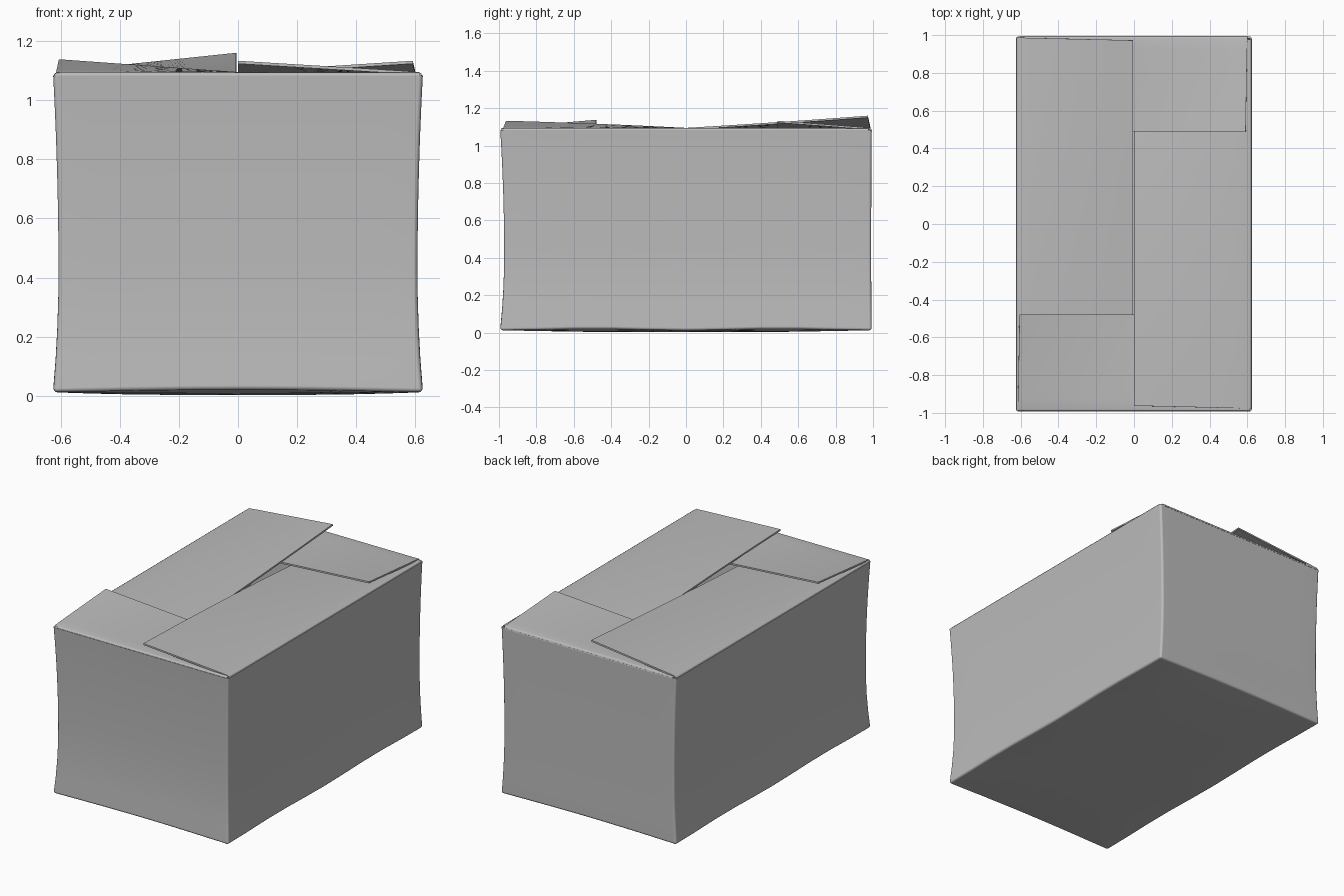
import bpy, bmesh, math
from mathutils import Matrix

default = bpy.data.objects.get("Cube")
if default:
    bpy.data.objects.remove(default, do_unlink=True)

card = bpy.data.materials.new("plain_grey_card")
card.use_nodes = True
GREY = (0.5, 0.5, 0.5, 1)
card.diffuse_color = GREY
card.node_tree.nodes["Principled BSDF"].inputs["Base Color"].default_value = GREY

TOP = 1.095     # height of the flap folds
WALL = 0.01     # card thickness


def make_object(bm, name):
    mesh = bpy.data.meshes.new(name)
    bm.to_mesh(mesh)
    bm.free()
    obj = bpy.data.objects.new(name, mesh)
    bpy.context.collection.objects.link(obj)
    mesh.materials.append(card)
    return obj


def thicken_and_smooth(obj):
    """Give the card its thickness, then smooth it with crisp cut edges."""
    mod = obj.modifiers.new("card_thickness", "SOLIDIFY")
    mod.thickness = WALL
    mod.offset = -1
    bpy.ops.object.select_all(action="DESELECT")
    obj.select_set(True)
    bpy.context.view_layer.objects.active = obj
    bpy.ops.object.convert(target="MESH")
    bpy.ops.object.shade_smooth_by_angle(angle=math.radians(50))
    normals = obj.modifiers.new("flat_panels", "WEIGHTED_NORMAL")
    normals.keep_sharp = True


def box_body():
    """Open-topped box with slightly pinched walls and a sagging floor."""
    bm = bmesh.new()
    bmesh.ops.create_cube(bm, size=2)
    bmesh.ops.subdivide_edges(bm, edges=bm.edges[:], cuts=9, use_grid_fill=True)
    lid = [f for f in bm.faces if f.normal.z > 0.9]
    bmesh.ops.delete(bm, geom=lid, context="FACES")
    for v in bm.verts:
        a, b, c = v.co
        pinch = ((c + 0.25) / (1.25 if c > -0.25 else 0.75)) ** 2
        half_x = 0.607 + 0.018 * pinch
        half_y = 0.972 + 0.021 * pinch if b < 0 else 0.99 + 0.003 * pinch
        rim = max(abs(a), abs(b)) ** 4
        wave = 0.009 * (math.cos(a * math.pi / 2) + math.sin(b * math.pi) ** 2 * abs(a))
        floor = 0.003 + rim * (0.009 + wave)
        up = (c + 1) / 2
        v.co = (a * half_x, b * half_y, floor + up * (TOP - 0.012 - floor))
    obj = make_object(bm, "box_body")
    bevel = obj.modifiers.new("soft_edges", "BEVEL")
    bevel.width = 0.014
    bevel.segments = 3
    bevel.limit_method = "ANGLE"
    bevel.angle_limit = 1.0
    thicken_and_smooth(obj)


def flap(name, hinge, tip, length, slope, curl, turn):
    """Folded flap hinged on -x, twisted so its +y end lifts, then turned."""
    bm = bmesh.new()
    reach = [0, 0.006, 0.02] + [i / 8 for i in range(1, 9)]
    drop = [0.018, 0.006, 0.001]
    rows = []
    for j in range(17):
        t = j / 8 - 1
        row = []
        for i, u in enumerate(reach):
            x = -hinge + u * (hinge - tip)
            z = TOP + u * (slope * t + curl * t * t)
            z -= drop[i] if i < len(drop) else 0
            row.append(bm.verts.new((x, t * length * (1 - 0.015 * u), z)))
        rows.append(row)
    for low, high in zip(rows, rows[1:]):
        for i in range(len(reach) - 1):
            bm.faces.new((low[i], low[i + 1], high[i + 1], high[i]))
    bm.transform(Matrix.Rotation(math.radians(turn), 4, "Z"))
    bm.normal_update()
    thicken_and_smooth(make_object(bm, name))


box_body()

# Four interlocking top flaps, each over one neighbour and under the other
flap("right_long_flap", 0.624, 0.006, 0.987, 0.057, 0.008, 0)
flap("left_long_flap", 0.624, 0.0, 0.977, 0.05, -0.012, 180)
flap("back_short_flap", 0.994, 0.49, 0.6, 0.038, 0, -90)
flap("front_short_flap", 0.992, 0.48, 0.615, 0.043, 0, 90)
